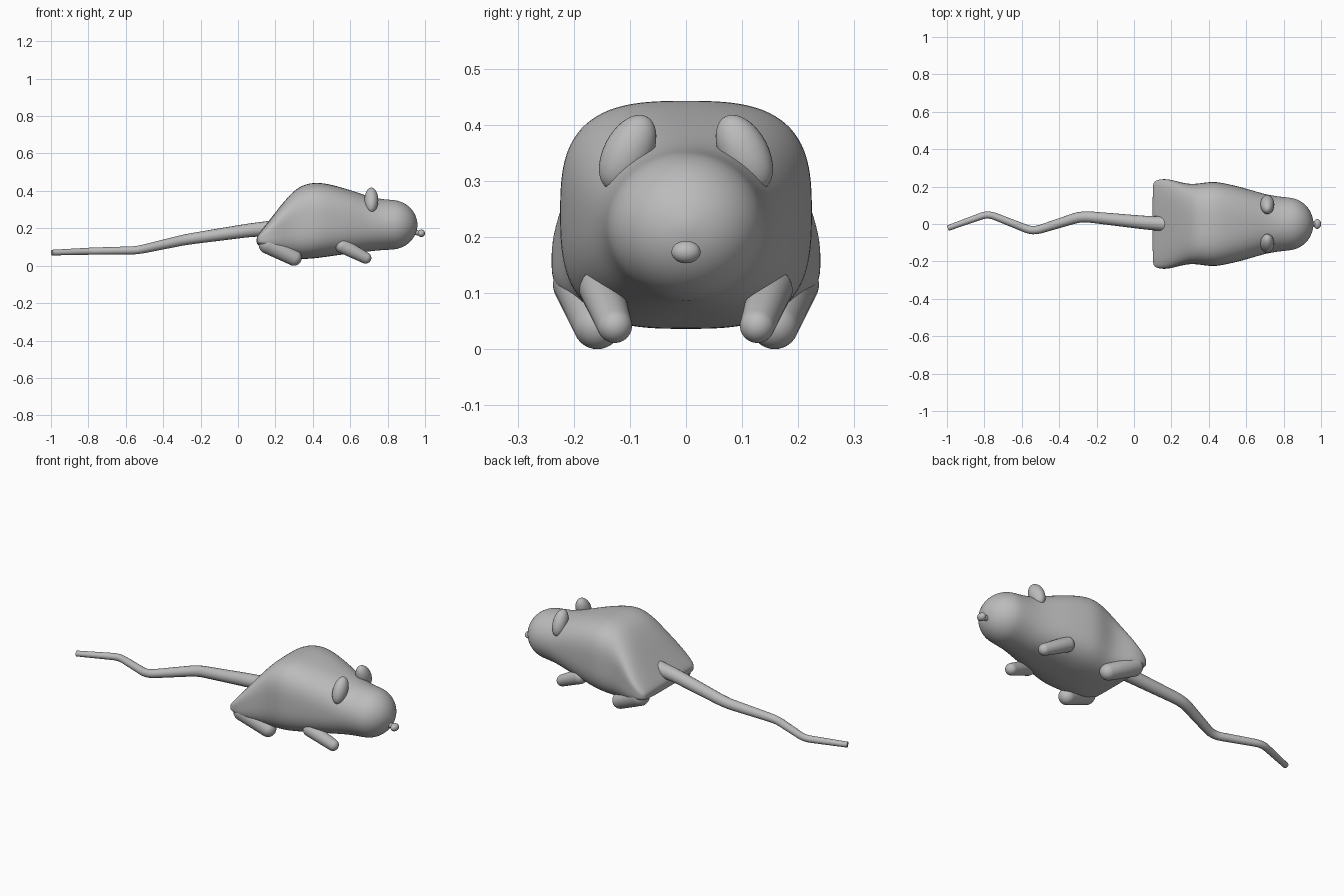
import bpy
import bmesh
import math
from mathutils import Vector, Matrix

cube = bpy.data.objects.get("Cube")
if cube:
    bpy.data.objects.remove(cube, do_unlink=True)

# One plain grey for everything
grey = bpy.data.materials.new("clay grey")
grey.use_nodes = True
color = (0.5, 0.5, 0.5, 1)
grey.diffuse_color = color
grey.node_tree.nodes["Principled BSDF"].inputs["Base Color"].default_value = color


def finish(name, bm, levels=0):
    bmesh.ops.recalc_face_normals(bm, faces=bm.faces)
    mesh = bpy.data.meshes.new(name)
    bm.to_mesh(mesh)
    bm.free()
    mesh.materials.append(grey)
    for poly in mesh.polygons:
        poly.use_smooth = True
    obj = bpy.data.objects.new(name, mesh)
    bpy.context.collection.objects.link(obj)
    if levels:
        mod = obj.modifiers.new("smooth", 'SUBSURF')
        mod.levels = mod.render_levels = levels
    return obj


def sphere():
    bm = bmesh.new()
    bmesh.ops.create_uvsphere(bm, u_segments=32, v_segments=20, radius=1)
    return bm


def ellipsoid(name, center, radii, tilt=0):
    bm = sphere()
    bm.transform(Matrix.Translation(center) @ Matrix.Rotation(tilt, 4, 'X')
                 @ Matrix.Diagonal((*radii, 1)))
    return finish(name, bm)


def limb(name, start, r_start, end, r_end):
    """Tapered capsule between two points."""
    start, end = Vector(start), Vector(end)
    turn = (end - start).to_track_quat('Z', 'Y')
    bm = sphere()
    for v in bm.verts:
        center, r = (end, r_end) if v.co.z > -0.01 else (start, r_start)
        v.co = center + (turn @ v.co) * r
    return finish(name, bm)


def section(bm, x, w, low, high, power, count=32):
    """Rounded-rectangle ring across the body."""
    ring = []
    for i in range(count):
        a = math.tau * i / count
        c, s = math.cos(a), math.sin(a)
        r = (abs(c) ** power + abs(s) ** power) ** (-1 / power)
        ring.append(bm.verts.new((x, w * r * c, (low + high) / 2 + (high - low) / 2 * r * s)))
    return ring


# Body and head: x, half width, bottom, top, squareness
profile = [
    (0.10, 0.20, 0.12, 0.15, 4), (0.105, 0.23, 0.11, 0.165, 4),
    (0.15, 0.242, 0.085, 0.22, 4), (0.20, 0.237, 0.06, 0.285, 3.8),
    (0.25, 0.222, 0.045, 0.348, 3.6), (0.30, 0.213, 0.037, 0.402, 3.4),
    (0.35, 0.216, 0.035, 0.434, 3.3), (0.42, 0.229, 0.04, 0.447, 3.2),
    (0.50, 0.215, 0.052, 0.434, 3), (0.60, 0.19, 0.065, 0.405, 2.7),
    (0.68, 0.165, 0.073, 0.377, 2.4), (0.75, 0.15, 0.082, 0.358, 2.1),
    (0.82, 0.143, 0.085, 0.353, 2)]
for i in range(1, 7):
    t = math.radians(i * 14)
    k = math.cos(t)
    profile.append((0.82 + 0.14 * math.sin(t), 0.143 * k, 0.219 - 0.134 * k, 0.219 + 0.134 * k, 2))

bm = bmesh.new()
rings = [section(bm, *p) for p in profile]
for a, b in zip(rings, rings[1:]):
    for i in range(len(a)):
        j = (i + 1) % len(a)
        bm.faces.new((a[i], a[j], b[j], b[i]))
for ring, x, z in ((rings[0], 0.10, 0.135), (rings[-1], 0.96, 0.219)):
    tip = bm.verts.new((x, 0, z))
    for i in range(len(ring)):
        bm.faces.new((ring[i], ring[(i + 1) % len(ring)], tip))
finish("body_and_head", bm, 2)

# Nose
limb("nose_stem", (0.93, 0, 0.18), 0.014, (0.975, 0, 0.174), 0.014)
ellipsoid("nose_tip", (0.98, 0, 0.173), (0.02, 0.026, 0.02))

# Ears and legs on both sides
for side, label in ((1, "left"), (-1, "right")):
    ellipsoid(label + "_ear", (0.713, side * 0.104, 0.35), (0.037, 0.043, 0.073),
              side * math.radians(28))
    limb(label + "_front_leg", (0.56, side * 0.15, 0.105), 0.04,
         (0.682, side * 0.127, 0.042), 0.031)
    limb(label + "_hind_leg", (0.165, side * 0.182, 0.115), 0.055,
         (0.298, side * 0.158, 0.043), 0.043)

# Tail: bent taper with softened corners
path = [(0.17, 0, 0.20, 0.04), (0.05, 0.008, 0.188, 0.036), (-0.28, 0.042, 0.14, 0.029),
        (-0.54, -0.04, 0.082, 0.022), (-0.78, 0.055, 0.078, 0.019), (-0.995, -0.022, 0.07, 0.015)]
path = [Vector(p) for p in path]
points = [path[0]]
for before, corner, after in zip(path, path[1:], path[2:]):
    a, b = corner.lerp(before, 0.16), corner.lerp(after, 0.16)
    for i in range(5):
        t = i / 4
        points.append(a.lerp(corner, t).lerp(corner.lerp(b, t), t))
points.append(path[-1])
curve = bpy.data.curves.new("tail", 'CURVE')
curve.dimensions = '3D'
curve.bevel_depth = 1
curve.bevel_resolution = 6
curve.use_fill_caps = True
spline = curve.splines.new('POLY')
spline.points.add(len(points) - 1)
for target, p in zip(spline.points, points):
    target.co = (p.x, p.y, p.z, 1)
    target.radius = p.w
spline.use_smooth = True
curve.materials.append(grey)
tail = bpy.data.objects.new("tail", curve)
bpy.context.collection.objects.link(tail)
